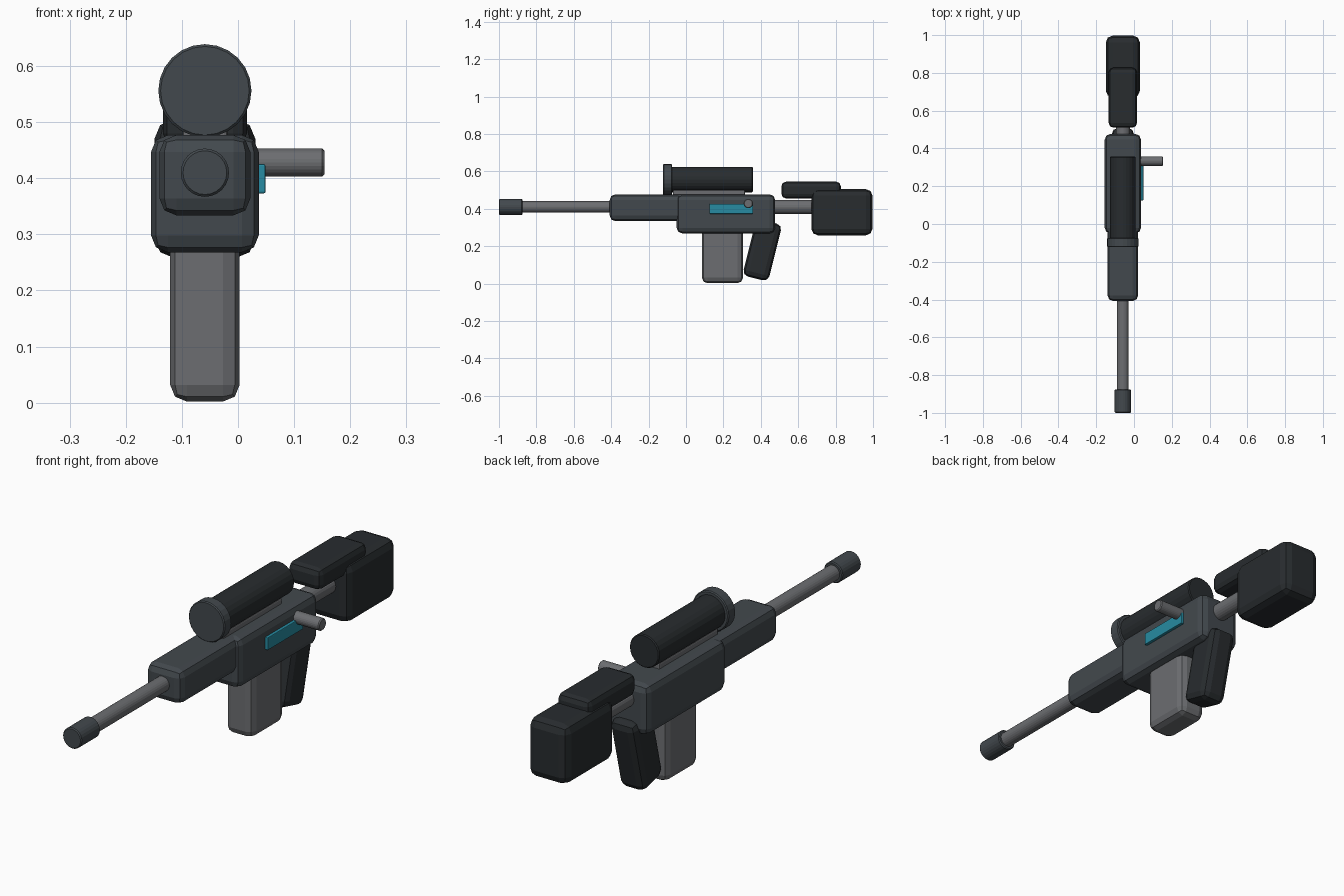
import bpy, bmesh
from math import radians
from mathutils import Matrix, Vector

if "Cube" in bpy.data.objects:
    bpy.data.objects.remove(bpy.data.objects["Cube"])

CX = -0.059      # centre plane of the body
BORE = 0.41      # height of the barrel axis


def material(name, r, g, b):
    m = bpy.data.materials.new(name)
    m.diffuse_color = (r, g, b, 1)
    m.use_nodes = True
    m.node_tree.nodes["Principled BSDF"].inputs["Base Color"].default_value = m.diffuse_color
    return m


GUNMETAL = material("dark_grey", 0.055, 0.066, 0.075)
POLYMER = material("near_black", 0.021, 0.025, 0.028)
STEEL = material("mid_grey", 0.15, 0.155, 0.165)
TEAL = material("teal", 0.02, 0.26, 0.36)


def finish(name, bm, mat, bevel, segments):
    mesh = bpy.data.meshes.new(name)
    bm.to_mesh(mesh)
    bm.free()
    mesh.materials.append(mat)
    ob = bpy.data.objects.new(name, mesh)
    bpy.context.collection.objects.link(ob)
    if bevel:
        mod = ob.modifiers.new("Bevel", 'BEVEL')
        mod.width = bevel
        mod.segments = segments
        mod.limit_method = 'ANGLE'
        mod.angle_limit = radians(40)
    return ob


def box(name, x, y, z, mat, bevel=0.03):
    """Rounded box from (min, max) ranges, geometry kept around its centre."""
    bm = bmesh.new()
    size = [r[1] - r[0] for r in (x, y, z)]
    bmesh.ops.create_cube(bm, size=1, matrix=Matrix.Diagonal((*size, 1)))
    ob = finish(name, bm, mat, bevel, 2)
    ob.location = [(r[0] + r[1]) / 2 for r in (x, y, z)]
    return ob


def rod(name, start, end, radius, mat, sides=24, bevel=0.004):
    """Capped cylinder between two points."""
    a, b = Vector(start), Vector(end)
    bm = bmesh.new()
    bmesh.ops.create_cone(bm, cap_ends=True, segments=sides, radius1=radius,
                          radius2=radius, depth=(b - a).length)
    rot = (b - a).to_track_quat('Z', 'Y').to_matrix().to_4x4()
    bm.transform(Matrix.Translation((a + b) / 2) @ rot)
    return finish(name, bm, mat, bevel, 1)


def mid(half):
    return (CX - half, CX + half)


# Main body and handguard
box("receiver", mid(0.096), (-0.05, 0.477), (0.268, 0.477), GUNMETAL)
box("handguard", mid(0.081), (-0.408, 0.05), (0.334, 0.477), GUNMETAL)

# Barrel and muzzle
rod("barrel", (CX, -0.9, BORE), (CX, -0.38, BORE), 0.031, STEEL)
rod("muzzle", (CX, -1.0, BORE), (CX, -0.875, BORE), 0.043, GUNMETAL)

# Sight tube, front ring and mount rail
rod("scope_tube", (CX, -0.09, 0.556), (CX, 0.357, 0.556), 0.068, POLYMER)
rod("scope_ring", (CX, -0.122, 0.556), (CX, -0.074, 0.556), 0.083, GUNMETAL)
box("scope_rail", mid(0.04), (-0.07, 0.315), (0.46, 0.5), STEEL, 0.006)

# Magazine and raked grip
box("magazine", mid(0.062), (0.085, 0.305), (0.002, 0.32), STEEL)
grip = box("grip", mid(0.058), (0.337, 0.479), (0.023, 0.335), POLYMER)
grip.rotation_euler.x = radians(-14)

# Stock assembly
rod("stock_tube", (CX, 0.45, BORE), (CX, 0.72, BORE), 0.037, STEEL)
box("stock", mid(0.09), (0.67, 0.997), (0.258, 0.505), POLYMER, 0.035)
box("cheek_rest", mid(0.075), (0.51, 0.828), (0.455, 0.545), POLYMER, 0.025)

# Side handle and coloured panel
rod("bolt_handle", (0.0, 0.333, 0.428), (0.154, 0.333, 0.428), 0.025, STEEL)
box("side_panel", (0.025, 0.049), (0.125, 0.358), (0.373, 0.425), TEAL, 0.003)
